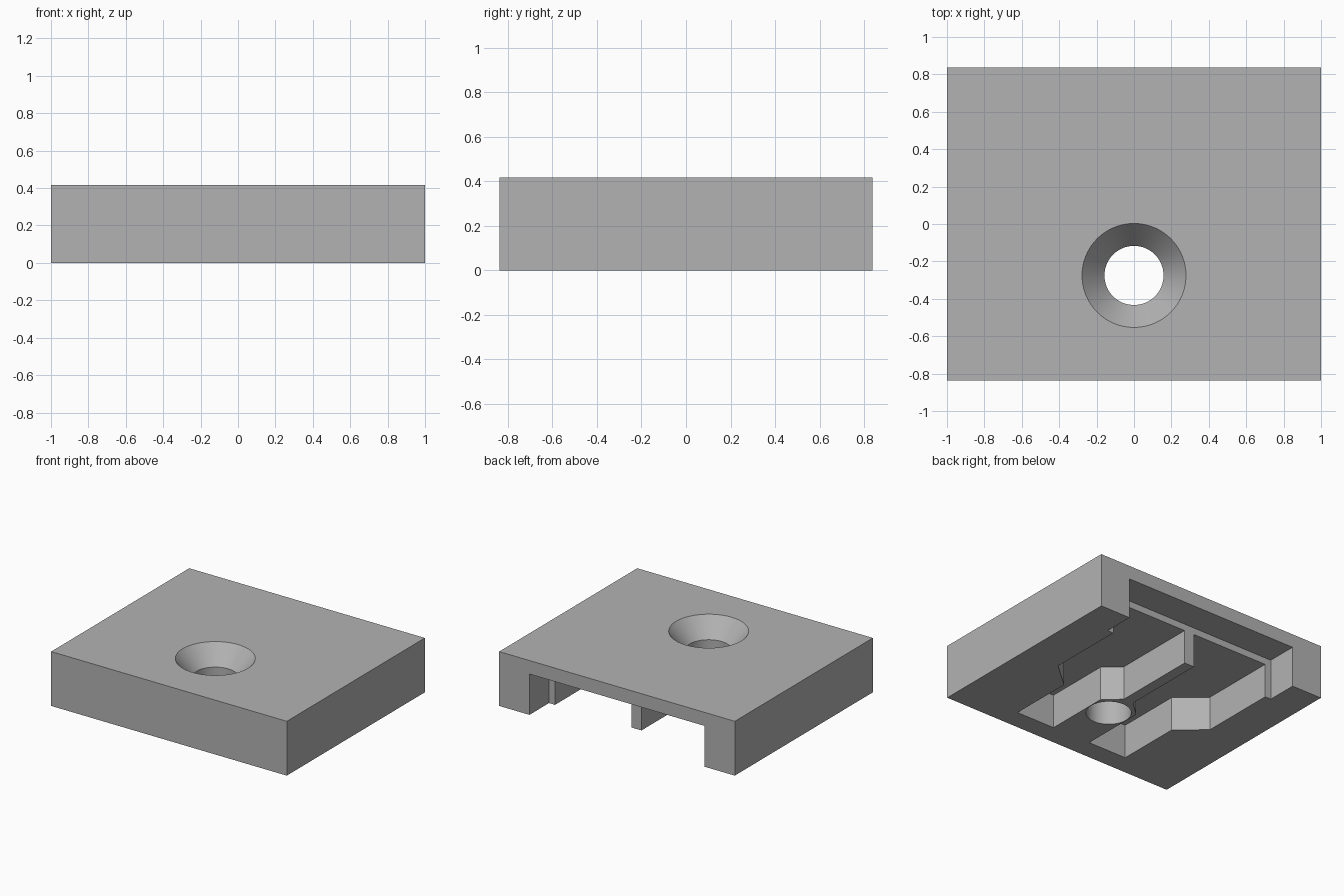
import bpy
import bmesh
import math

if "Cube" in bpy.data.objects:
    bpy.data.objects.remove(bpy.data.objects["Cube"], do_unlink=True)

HALF_X, HALF_Y, HEIGHT = 1.0, 0.837, 0.417
RECESS_X, RECESS_Y, RECESS_Z = 0.743, 0.6, 0.313
POCKET_Z, POCKET_FRONT = 0.261, -0.68
HOLE_Y, HOLE_R, SINK_R, SINK_Z = -0.275, 0.158, 0.278, 0.277

# Plain grey finish
grey = bpy.data.materials.new("plain_grey")
colour = (0.45, 0.45, 0.45, 1)
grey.diffuse_color = colour
grey.use_nodes = True
grey.node_tree.nodes["Principled BSDF"].inputs["Base Color"].default_value = colour


def make_object(name, bm):
    bmesh.ops.recalc_face_normals(bm, faces=bm.faces)
    mesh = bpy.data.meshes.new(name)
    bm.to_mesh(mesh)
    bm.free()
    mesh.materials.append(grey)
    obj = bpy.data.objects.new(name, mesh)
    bpy.context.collection.objects.link(obj)
    return obj


def prism(name, outline, bottom, top):
    """Extrude a plan outline between two heights."""
    bm = bmesh.new()
    face = bm.faces.new([bm.verts.new((x, y, bottom)) for x, y in outline])
    up = bmesh.ops.extrude_face_region(bm, geom=[face])["geom"]
    verts = [v for v in up if isinstance(v, bmesh.types.BMVert)]
    bmesh.ops.translate(bm, verts=verts, vec=(0, 0, top - bottom))
    return make_object(name, bm)


def rectangle(x, y0, y1):
    return [(-x, y0), (x, y0), (x, y1), (-x, y1)]


def lathe(name, profile, centre_y, sides=96):
    """Spin a radius-height profile into a capped solid."""
    bm = bmesh.new()
    rings = []
    for r, z in profile:
        angles = [math.tau * i / sides for i in range(sides)]
        rings.append([bm.verts.new((r * math.cos(a), centre_y + r * math.sin(a), z))
                      for a in angles])
    for low, high in zip(rings, rings[1:]):
        for i in range(sides):
            j = (i + 1) % sides
            bm.faces.new((low[i], low[j], high[j], high[i]))
    bm.faces.new(rings[0])
    bm.faces.new(rings[-1])
    return make_object(name, bm)


# Solid block
body = prism("mounting_block", rectangle(HALF_X, -HALF_Y, HALF_Y), 0, HEIGHT)

# Recess open to the back
cutters = [prism("back_recess", rectangle(RECESS_X, RECESS_Y, HALF_Y + 0.1), -0.1, RECESS_Z)]

# Mirrored pair of pockets, leaving a stepped rib in the middle
pocket = [(0.163, POCKET_FRONT), (0.49, POCKET_FRONT), (0.49, -0.175), (0.692, 0.0),
          (0.692, 0.65), (0.042, 0.65), (0.042, -0.06), (0.163, -0.17)]
for name, side in (("left_pocket", 1), ("right_pocket", -1)):
    cutters.append(prism(name, [(side * x, y) for x, y in pocket], -0.1, POCKET_Z))

# Countersunk screw hole
slope = (SINK_R - HOLE_R) / (HEIGHT - SINK_Z)
cutters.append(lathe("screw_hole", [(HOLE_R, -0.1), (HOLE_R, SINK_Z),
                                    (SINK_R + slope * 0.1, HEIGHT + 0.1)], HOLE_Y))

# Cut everything out of the block
for cutter in cutters:
    cutter.hide_render = True
    mod = body.modifiers.new(cutter.name, "BOOLEAN")
    mod.operation = "DIFFERENCE"
    mod.solver = "EXACT"
    mod.object = cutter
bpy.context.view_layer.update()
graph = bpy.context.evaluated_depsgraph_get()
result = bpy.data.meshes.new_from_object(body.evaluated_get(graph))
body.modifiers.clear()
body.data = result
for cutter in cutters:
    bpy.data.objects.remove(cutter, do_unlink=True)

# Smooth hole, crisp edges
bpy.ops.object.select_all(action="DESELECT")
body.select_set(True)
bpy.context.view_layer.objects.active = body
bpy.ops.object.shade_smooth_by_angle(angle=math.radians(25))
